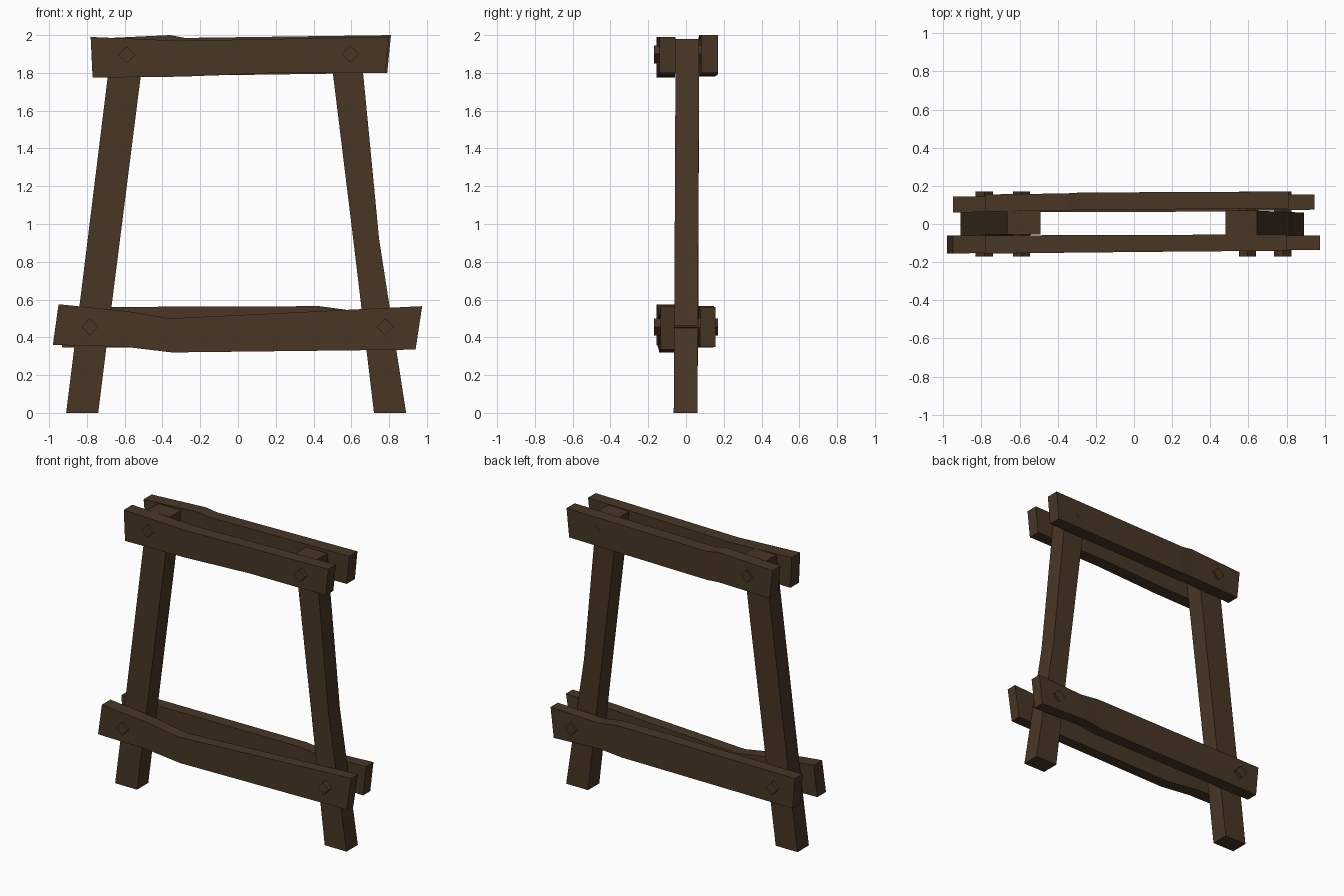
import bpy, bmesh, math

cube = bpy.data.objects.get("Cube")
if cube:
    bpy.data.objects.remove(cube, do_unlink=True)

wood = bpy.data.materials.new("dark brown wood")
wood.use_nodes = True
colour = (0.065, 0.037, 0.018, 1)
wood.diffuse_color = colour
bsdf = next(n for n in wood.node_tree.nodes if n.type == "BSDF_PRINCIPLED")
bsdf.inputs["Base Color"].default_value = colour
bsdf.inputs["Roughness"].default_value = 0.9


def finish(name, bm):
    bmesh.ops.recalc_face_normals(bm, faces=bm.faces[:])
    mesh = bpy.data.meshes.new(name)
    bm.to_mesh(mesh)
    bm.free()
    mesh.materials.append(wood)
    obj = bpy.data.objects.new(name, mesh)
    bpy.context.collection.objects.link(obj)
    return obj


def timber(name, edge_a, edge_b, start, end):
    """Rough-hewn bar between two (x, z) edges; start and end are its (y0, y1)."""
    bm = bmesh.new()
    rings = []
    last = len(edge_a) - 1
    for i, (a, b) in enumerate(zip(edge_a, edge_b)):
        t = i / last
        y0, y1 = (s + (e - s) * t for s, e in zip(start, end))
        corners = [(a, y0), (a, y1), (b, y1), (b, y0)]
        rings.append([bm.verts.new((p[0], y, p[1])) for p, y in corners])
    for r, s in zip(rings, rings[1:]):
        for k in range(4):
            n = (k + 1) % 4
            bm.faces.new((r[k], r[n], s[n], s[k]))
    bm.faces.new(rings[0])
    bm.faces.new(rings[-1])
    return finish(name, bm)


# Leaning legs
timber("right_leg",
       [(-0.91, 0), (-0.84, 0.56), (-0.665, 1.98)],
       [(-0.74, 0), (-0.67, 0.56), (-0.49, 1.98)],
       (-0.065, 0.06), (-0.055, 0.07))
timber("left_leg",
       [(0.72, 0), (0.61, 0.92), (0.48, 1.98)],
       [(0.89, 0), (0.747, 0.92), (0.645, 1.98)],
       (-0.065, 0.06), (-0.055, 0.07))

# Paired top rails
timber("front_top_rail",
       [(-0.78, 1.99), (-0.3, 1.97), (0.2, 1.98), (0.8, 1.99)],
       [(-0.77, 1.775), (-0.3, 1.78), (0.2, 1.80), (0.78, 1.80)],
       (-0.155, -0.06), (-0.14, -0.055))
timber("back_top_rail",
       [(-0.78, 1.98), (-0.36, 2.0), (-0.28, 1.985), (0.81, 2.0)],
       [(-0.76, 1.78), (-0.36, 1.79), (-0.28, 1.785), (0.79, 1.80)],
       (0.065, 0.155), (0.08, 0.17))

# Paired lower rails
timber("front_lower_rail",
       [(-0.95, 0.575), (-0.6, 0.54), (-0.36, 0.50), (0.975, 0.565)],
       [(-0.98, 0.36), (-0.6, 0.35), (-0.35, 0.32), (0.94, 0.335)],
       (-0.155, -0.06), (-0.135, -0.06))
timber("back_lower_rail",
       [(-0.95, 0.56), (0.43, 0.565), (0.58, 0.545), (0.945, 0.56)],
       [(-0.93, 0.345), (0.4, 0.35), (0.55, 0.365), (0.92, 0.35)],
       (0.06, 0.145), (0.075, 0.155))

# Square pegs set on their corners, driven through the joints
pegs = {"top_right_peg": (-0.59, 1.895), "top_left_peg": (0.595, 1.90),
        "lower_right_peg": (-0.785, 0.455), "lower_left_peg": (0.78, 0.455)}
for name, (x, z) in pegs.items():
    bm = bmesh.new()
    bmesh.ops.create_cone(bm, cap_ends=True, segments=4,
                          radius1=0.045, radius2=0.045, depth=0.34)
    peg = finish(name, bm)
    peg.location = (x, 0, z)
    peg.rotation_euler.x = math.pi / 2
